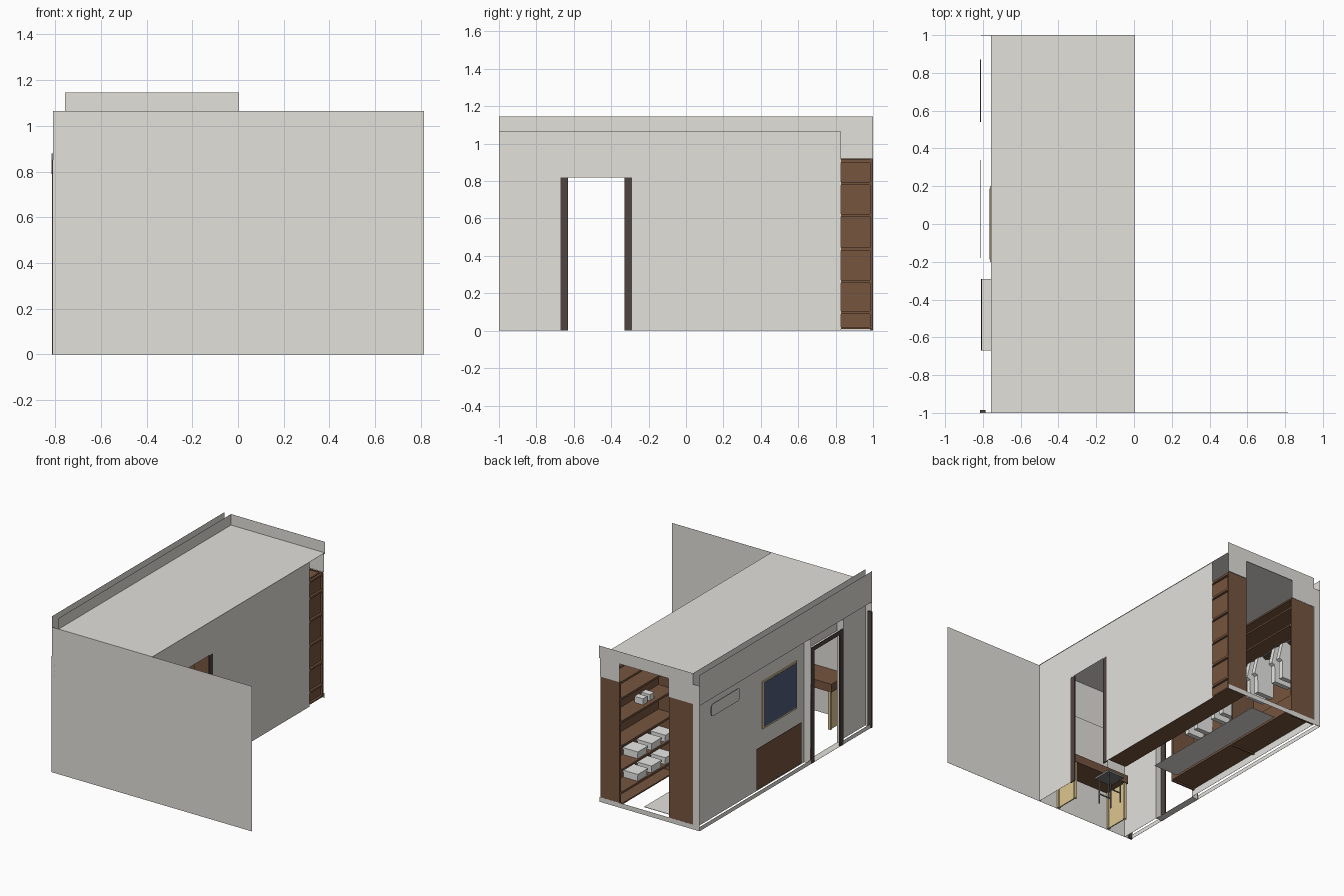
import bpy, bmesh, math

cube = bpy.data.objects.get("Cube")
if cube:
    bpy.data.objects.remove(cube)


def material(name, r, g, b):
    m = bpy.data.materials.new(name)
    m.use_nodes = True
    m.diffuse_color = (r, g, b, 1)
    m.node_tree.nodes["Principled BSDF"].inputs["Base Color"].default_value = (r, g, b, 1)
    return m


PLASTER = material("plaster grey", .77, .75, .71)
WOOD = material("walnut wood", .18, .09, .049)
DARK = material("dark trim", .08, .06, .052)
CREAM = material("cream wood", .72, .56, .28)
BLUE = material("navy glass", .085, .11, .2)
WHITE = material("white cloth", .8, .8, .78)
METAL = material("grey metal", .2, .2, .2)


def finish(name, bm, mat):
    mesh = bpy.data.meshes.new(name)
    bm.to_mesh(mesh)
    bm.free()
    mesh.materials.append(mat)
    ob = bpy.data.objects.new(name, mesh)
    bpy.context.collection.objects.link(ob)
    return ob


def box(name, mat, x, y, z):
    """Box spanning the (low, high) pairs x, y and z."""
    bm = bmesh.new()
    bmesh.ops.create_cube(bm, size=1)
    for v in bm.verts:
        v.co = [(a + b) / 2 + c * (b - a) for (a, b), c in zip((x, y, z), v.co)]
    return finish(name, bm, mat)


def prism(name, mat, points, axis, low, high):
    """Outline extruded along x or y."""
    bm = bmesh.new()
    put = (lambda a, b: (low, a, b)) if axis == "x" else (lambda a, b: (a, low, b))
    face = bm.faces.new([bm.verts.new(put(a, b)) for a, b in points])
    new = bmesh.ops.extrude_face_region(bm, geom=[face])["geom"]
    move = (high - low, 0, 0) if axis == "x" else (0, high - low, 0)
    bmesh.ops.translate(bm, vec=move, verts=[g for g in new if isinstance(g, bmesh.types.BMVert)])
    bmesh.ops.recalc_face_normals(bm, faces=bm.faces)
    return finish(name, bm, mat)


def rod(name, mat, centre, radius, length, axis="z", sides=16):
    bm = bmesh.new()
    bmesh.ops.create_cone(bm, cap_ends=True, segments=sides, radius1=radius,
                          radius2=radius, depth=length)
    ob = finish(name, bm, mat)
    ob.location = centre
    if axis == "y":
        ob.rotation_euler.x = math.pi / 2
    return ob


T = .0008         # thickness of the wall sheets
TOP = 1.065       # roof height
RIM = 1.145       # parapet height
BAND = .92        # lower edge of the outer band
OUT, INN = -.81, -.757
DOOR = (-.67, -.29)
DOOR_Z = .82

# Shell: long front wall, roof and parapets
box("front_wall", PLASTER, (OUT, .815), (-1, -1 + T), (0, TOP))
box("roof", PLASTER, (INN, .005), (-1, 1), (TOP - T, TOP))
box("back_parapet", PLASTER, (INN, .005), (1 - T, 1), (TOP - .01, RIM))
box("inner_parapet", PLASTER, (INN, INN + T), (-1, 1), (TOP, RIM))

# Side walls, each with a doorway
for name, x, end in (("right_wall", INN, 1), ("left_wall", 0, .83)):
    box(name + "_front", PLASTER, (x, x + T), (-1, DOOR[0]), (0, TOP))
    box(name + "_back", PLASTER, (x, x + T), (DOOR[1], end), (0, TOP))
    box(name + "_lintel", PLASTER, (x, x + T), DOOR, (DOOR_Z, TOP))

# Outer band above the recessed wall and skirting below it
box("outer_band", PLASTER, (OUT, OUT + T), (-1, 1), (BAND, 1.05))
box("outer_parapet", PLASTER, (OUT, OUT + T), (-1, 1), (1.05, RIM))
for y in ((-1, DOOR[0]), (DOOR[1], 1)):
    box("outer_skirting", PLASTER, (OUT, OUT + T), y, (0, .03))

# Doorway portal, trims and thresholds
for y in DOOR:
    box("portal_side", PLASTER, (OUT, INN), (y - T, y), (0, BAND + .03))
for z in (0, DOOR_Z):
    box("door_sill", PLASTER, (OUT, INN), DOOR, (z, z + T))
for x in (OUT - .001, -.008):
    for y in (DOOR[0], DOOR[1] - .04):
        box("door_post", DARK, (x, x + .008), (y, y + .04), (0, DOOR_Z))
box("door_header", DARK, (OUT - .001, OUT + .005), DOOR, (DOOR_Z, DOOR_Z + .03))
box("corner_post", DARK, (-.815, -.785), (-1, -.985), (0, .85))

# Open back end
box("back_sill", PLASTER, (INN, .002), (1 - T, 1), (0, .035))
box("wall_end", PLASTER, (OUT, INN), (1 - T, 1), (0, TOP))
box("back_panel_right", PLASTER, (INN, -.56), (1 - T, 1), (.92, TOP))
box("back_panel_left", PLASTER, (-.16, 0), (1 - T, 1), (.92, TOP))

# Outside wall: framed picture on the recessed wall
box("picture_frame", CREAM, (INN - .006, INN), (-.2, .2), (.43, .78))
box("picture_panel", BLUE, (INN - .008, INN), (-.188, .188), (.442, .768))

# Plates in the outer plane: wood panel and rounded cover
box("wood_panel", WOOD, (OUT - .002, OUT), (-.18, .34), (.05, .35))
outline = []
for i, (cy, cz) in enumerate(((.85, .86), (.56, .86), (.56, .81), (.85, .81))):
    for k in range(5):
        a = math.pi / 2 * (i + k / 4)
        outline.append((cy + .02 * math.cos(a), cz + .02 * math.sin(a)))
prism("rounded_cover_edge", METAL, outline, "x", OUT - .005, OUT)
prism("rounded_cover", PLASTER, outline, "x", OUT - .006, OUT - .005)

# Shelf unit along the left wall
SHELVES = (.1, .265, .44, .62, .79, .91)
box("shelf_base", WOOD, (-.16, -.003), (-.28, .995), (.01, .02))
for z in SHELVES:
    box("shelf", WOOD, (-.16, -.003), (-.28, .995), (z - .01, z + .005))
for y in (-.28, .35, .985):
    box("shelf_side", WOOD, (-.16, -.003), (y, y + .012), (.01, .92))
box("shelf_back", WOOD, (-.03, -.02), (-.28, .995), (.01, .92))
for z in SHELVES[:2]:
    for i in range(6):
        y = .72 - .16 * i
        box("storage_box", WHITE, (-.15, -.035), (y - .055, y + .055), (z + .005, z + .045))
        box("storage_lid", WHITE, (-.155, -.032), (y - .06, y + .06), (z + .045, z + .058))
for y in (.58, .66):
    box("small_bag", WHITE, (-.13, -.06), (y - .025, y + .025), (.625, .67))

# Wardrobe along the right wall
WX = (INN + .003, -.56)
box("wardrobe_back", WOOD, (WX[0], WX[0] + .006), (-.27, .995), (.05, .92))
for z in (.05, .15, .71, .84, .91):
    box("wardrobe_shelf", WOOD, WX, (-.27, .995), (z, z + .012))
box("drawer_front", WOOD, (WX[1] - .01, WX[1]), (-.27, .995), (.05, .16))
for y, low in ((-.27, .04), (.36, .04), (.985, 0)):
    box("wardrobe_side", WOOD, WX, (y, y + .012), (low, .92))
rod("clothes_rail", METAL, (-.65, .36, .675), .006, 1.25, "y")
half = [(0, .635), (.03, .65), (.065, .63), (.095, .5), (.07, .49), (.068, .36)]
shirt = half + [(-a, b) for a, b in reversed(half[1:])]
for y in (-.15, -.06, .12, .21, .5, .58, .76, .84):
    prism("shirt", WHITE, [(a - .65, b) for a, b in shirt], "y", y, y + .035)
    box("hanger", METAL, (-.653, -.647), (y + .015, y + .019), (.635, .68))

# Rug
box("rug", PLASTER, (-.49, -.29), (-.13, .9), (0, .003))

# Desk against the front wall
box("desk_top", WOOD, (-.62, -.13), (-.995, -.8), (.28, .34))
for x in (-.61, -.17):
    for y in (-.99, -.82):
        box("desk_leg", CREAM, (x, x + .02), (y, y + .015), (0, .28))
    box("desk_leg_panel", CREAM, (x + .006, x + .014), (-.98, -.81), (0, .28))
box("mirror", PLASTER, (-.6, -.2), (-.997, -.992), (.4, .78))

# Stool
SX, SY = -.38, -.71
box("stool_seat", METAL, (SX - .07, SX + .07), (SY - .07, SY + .07), (.19, .205))
for sx in (-1, 1):
    for sy in (-1, 1):
        rod("stool_leg", METAL, (SX + sx * .05, SY + sy * .05, .097), .005, .194, sides=8)
    box("stool_bar", METAL, (SX - .05, SX + .05), (SY + sx * .05 - .003, SY + sx * .05 + .003), (.07, .078))
